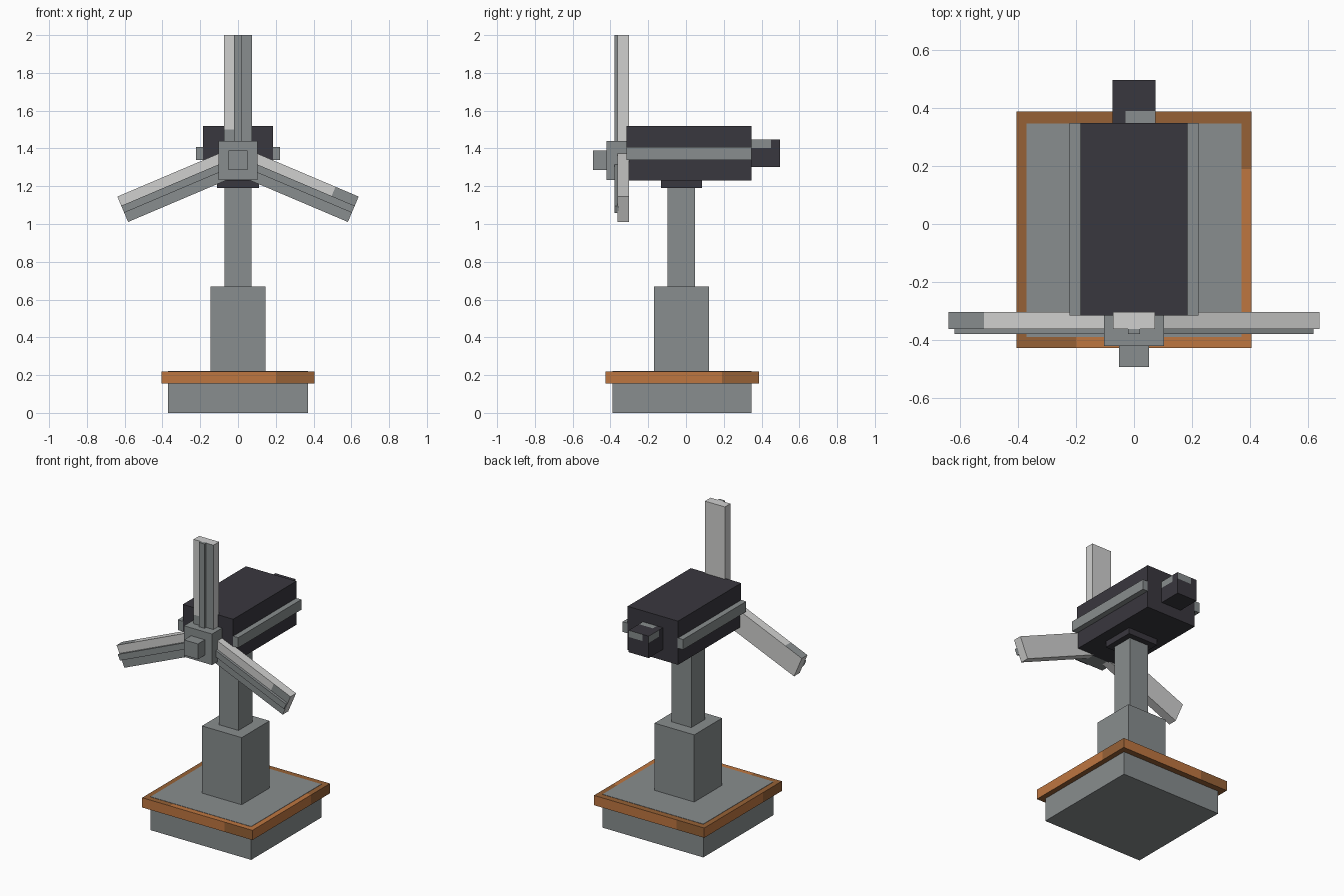
import bpy, bmesh, math
from mathutils import Matrix, Vector

cube = bpy.data.objects.get("Cube")
if cube:
    bpy.data.objects.remove(cube, do_unlink=True)


def material(name, rgb):
    """Flat material from sRGB 0-255 values."""
    lin = [(c / 255 / 12.92) if c / 255 <= 0.04045 else ((c / 255 + 0.055) / 1.055) ** 2.4 for c in rgb]
    m = bpy.data.materials.new(name)
    m.use_nodes = True
    m.diffuse_color = (*lin, 1)
    m.node_tree.nodes["Principled BSDF"].inputs["Base Color"].default_value = (*lin, 1)
    return m


GREY = material("mid grey", (136, 141, 142))
LIGHT = material("light grey", (208, 208, 207))
DARK = material("charcoal", (57, 55, 62))
ORANGE = material("orange wood", (190, 118, 64))
BROWN = material("brown wood", (150, 97, 54))


def box(name, lo, hi, mats, cuts=(), rule=None, matrix=None):
    """Box between two corners; cuts are (axis, position) slices, rule(centre, normal) picks the material."""
    lo, hi = Vector(lo), Vector(hi)
    bm = bmesh.new()
    bmesh.ops.create_cube(bm, size=1)
    for v in bm.verts:
        v.co = (lo + hi) / 2 + Vector(a * b for a, b in zip(v.co, hi - lo))
    for axis, pos in cuts:
        co, no = Vector(), Vector()
        co[axis], no[axis] = pos, 1
        bmesh.ops.bisect_plane(bm, geom=bm.verts[:] + bm.edges[:] + bm.faces[:], plane_co=co, plane_no=no)
    bm.normal_update()
    if rule:
        for f in bm.faces:
            f.material_index = int(rule(f.calc_center_median(), f.normal))
    if matrix:
        bmesh.ops.transform(bm, matrix=matrix, verts=bm.verts)
    bmesh.ops.recalc_face_normals(bm, faces=bm.faces)
    me = bpy.data.meshes.new(name)
    bm.to_mesh(me)
    bm.free()
    for m in mats:
        me.materials.append(m)
    ob = bpy.data.objects.new(name, me)
    bpy.context.collection.objects.link(ob)
    return ob


# Base with a two-tone wooden rim
box("base_block", (-0.37, -0.39, 0), (0.37, 0.347, 0.222), [GREY])


def rim_rule(c, n):
    if n.y < -0.5:
        return c.x > 0.2
    if n.y > 0.5:
        return c.x < -0.2
    if n.x > 0.5:
        return c.y > 0.19
    if n.x < -0.5:
        return c.y < -0.23
    return n.z < 0 or c.x < -0.2 or c.y > 0.19


box("base_rim", (-0.405, -0.427, 0.155), (0.405, 0.387, 0.22), [ORANGE, BROWN],
    [(0, 0.2), (0, -0.2), (1, 0.19), (1, -0.23)], rim_rule)

# Tower
box("pedestal", (-0.146, -0.17, 0.215), (0.146, 0.122, 0.668), [GREY])
box("column", (-0.072, -0.097, 0.66), (0.072, 0.047, 1.2), [GREY])
box("swivel_collar", (-0.11, -0.133, 1.19), (0.11, 0.085, 1.24), [DARK])

# Housing with side rails
box("housing", (-0.185, -0.315, 1.23), (0.185, 0.348, 1.52), [DARK])
rail = box("side_rails", (0.18, -0.315, 1.34), (0.222, 0.348, 1.408), [GREY])
rail.modifiers.new("mirror", 'MIRROR')


# Tail block with pale upper corners
def tail_rule(c, n):
    if n.z > 0.5:
        return c.x > -0.03 and c.y < 0.39
    if c.z < 1.403:
        return False
    return (n.x > 0.5 and c.y < 0.45) or (n.y > 0.5 and c.x < 0.072 and c.x > -0.03) or (n.x < -0.5 and c.y > 0.39)


box("tail_block", (-0.074, 0.34, 1.302), (0.074, 0.497, 1.447), [DARK, GREY],
    [(0, -0.03), (1, 0.39), (1, 0.45), (2, 1.403)], tail_rule)

# Hub and nose
HUB_Z = 1.337
box("hub", (-0.103, -0.42, 1.234), (0.103, -0.31, 1.44), [GREY])
box("hub_nose", (-0.051, -0.493, 1.286), (0.051, -0.41, 1.388), [GREY])


# Blades: a board, grey on one half of its front, with a grey spar
def blade(prefix, matrix, extra):
    place = Matrix.Translation((0, 0, HUB_Z)) @ matrix

    def rule(c, n):
        return (n.y < -0.5 and c.x > 0.02) or extra(c, n)

    box(prefix + "_blade", (-0.073, -0.362, 0.06), (0.073, -0.303, 0.663), [LIGHT, GREY],
        [(0, 0.02), (2, 0.163), (2, 0.53)], rule, place)
    box(prefix + "_blade_spar", (-0.02, -0.379, 0.06), (0.02, -0.355, 0.663), [GREY], matrix=place)


turn = Matrix.Rotation(math.radians(113), 4, 'Y')
flip = Matrix.Diagonal((-1, 1, 1, 1))
blade("top", Matrix.Identity(4), lambda c, n: n.y < -0.5 and c.z < 0.163)
blade("left", turn, lambda c, n: n.y < -0.5 and c.z > 0.53)
blade("right", flip @ turn, lambda c, n: n.x < -0.5 and c.z > 0.53)
